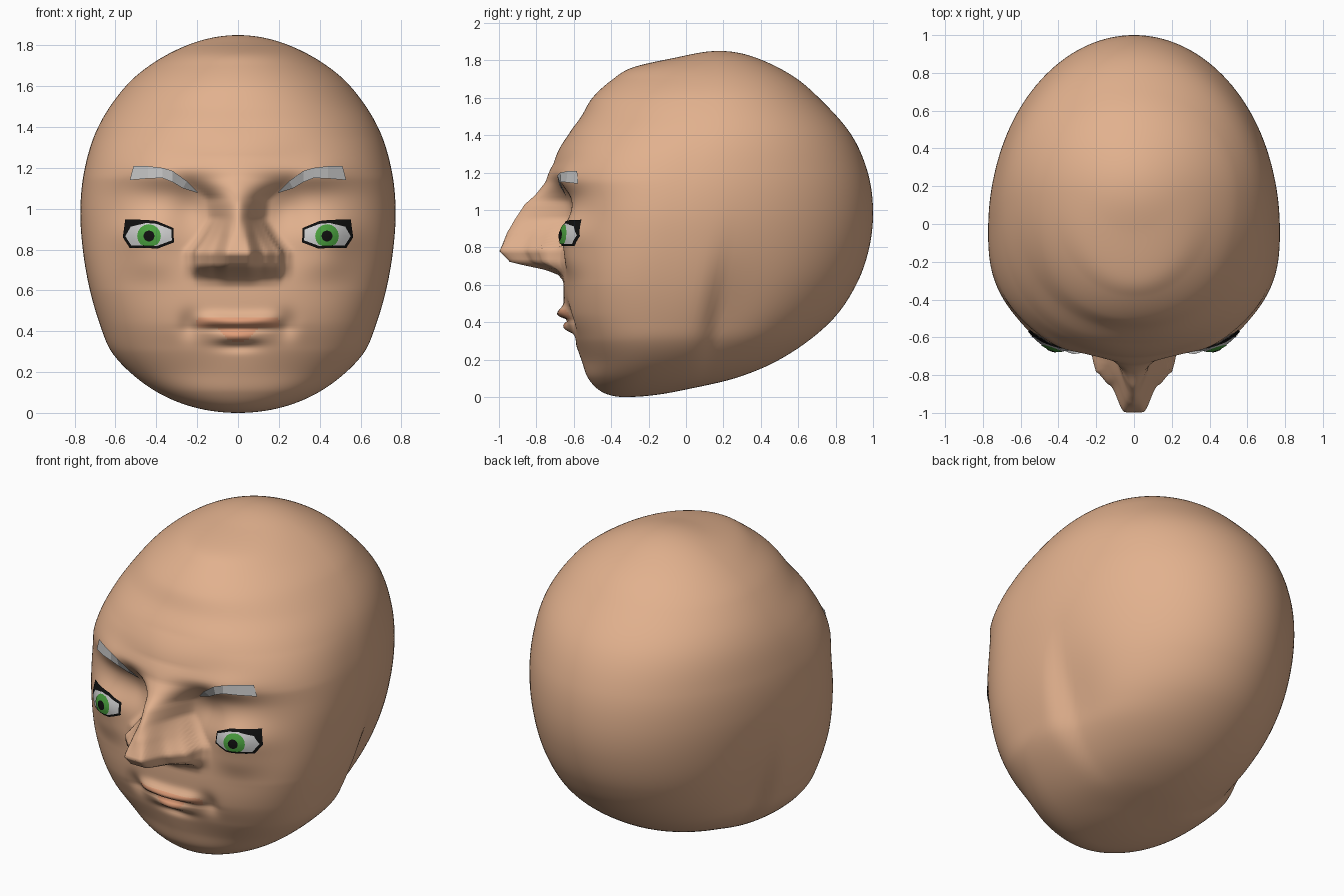
import bpy, bmesh
from math import sin, cos, pi, acos, exp
from mathutils import Vector
from mathutils.bvhtree import BVHTree

if "Cube" in bpy.data.objects:
    bpy.data.objects.remove(bpy.data.objects["Cube"])

H = 1.85


def material(name, rgb):
    m = bpy.data.materials.new(name)
    m.diffuse_color = (*rgb, 1)
    m.use_nodes = True
    m.node_tree.nodes["Principled BSDF"].inputs["Base Color"].default_value = m.diffuse_color
    return m


SKIN = material("skin", (0.76, 0.44, 0.27))
LIP = material("lip", (0.75, 0.34, 0.19))
WHITE = material("eye_white", (0.9, 0.9, 0.9))
GREEN = material("iris_green", (0.07, 0.36, 0.05))
BLACK = material("black", (0.005, 0.005, 0.005))


def lerp(keys, v, ease=0):
    if v <= keys[0][0]:
        return keys[0][1]
    for (a, p), (b, q) in zip(keys, keys[1:]):
        if v <= b:
            s = (v - a) / (b - a)
            s += ease * (s * s * (3 - 2 * s) - s)
            return p + (q - p) * s
    return keys[-1][1]


def curve(keys):
    """Smooth curve through (z, value) keys, rounded at the two poles."""
    k = [(acos(max(-1, min(1, 1 - 2 * z / H))), v) for z, v in keys]
    n = len(k)
    m = [(k[min(i + 1, n - 1)][1] - k[max(i - 1, 0)][1]) /
         (k[min(i + 1, n - 1)][0] - k[max(i - 1, 0)][0]) for i in range(n)]

    def f(t):
        i = 0
        while i < n - 2 and t > k[i + 1][0]:
            i += 1
        h = k[i + 1][0] - k[i][0]
        s = (t - k[i][0]) / h
        return ((2*s**3 - 3*s*s + 1) * k[i][1] + (s**3 - 2*s*s + s) * h * m[i]
                + (3*s*s - 2*s**3) * k[i + 1][1] + (s**3 - s*s) * h * m[i + 1])
    return f


# Head outlines: front line without nose, back line, half width, widest position
front = curve([(0, -.33), (.025, -.445), (.1, -.52), (.2, -.55), (.32, -.6), (.45, -.645),
               (.65, -.655), (.9, -.63), (1.05, -.64), (1.2, -.675), (1.3, -.67), (1.4, -.63),
               (1.5, -.56), (1.6, -.5), (1.7, -.39), (1.76, -.29), (1.82, -.03), (H, .18)])
back = curve([(0, -.33), (.04, 0), (.1, .26), (.2, .5), (.4, .77), (.6, .91), (.8, .98),
              (1, 1), (1.2, .972), (1.4, .885), (1.6, .71), (1.7, .595), (1.8, .41), (H, .18)])
width = curve([(0, 0), (.02, .185), (.09, .375), (.2, .53), (.3, .62), (.4, .665), (.6, .725),
               (.8, .76), (1, .772), (1.2, .75), (1.4, .685), (1.6, .55), (1.7, .435),
               (1.8, .25), (H, 0)])
middle = curve([(0, -.33), (.2, -.17), (.4, -.12), (.9, -.05), (1.2, .03), (1.5, .14), (H, .18)])
POWER = [(0, 2), (.3, 2.4), (.6, 2.65), (1.15, 2.65), (1.35, 2.3), (1.5, 2.15), (1.7, 2)]

# Nose: height over the face, half width and cross profile
NOSE_OUT = [(.62, 0), (.655, .03), (.68, .1), (.72, .29), (.78, .355), (.88, .325), (.95, .285),
            (1.03, .225), (1.08, .16), (1.15, .085), (1.25, .03), (1.4, 0)]
NOSE_W = [(.62, .21), (.68, .23), (.79, .23), (.86, .175), (.95, .12), (1.05, .13), (1.2, .28)]
NOSE_X = [(0, 1), (.22, 1), (.55, .6), (.88, .4), (1, .08), (1.2, 0)]
BRIDGE_X = [(0, 1), (1.25, 0)]

# Soft bulges and hollows: x, z, spread x, spread z, height
BUMPS = [(.44, .87, .16, .11, .075), (.43, .73, .14, .08, .025), (.36, 1.17, .18, .07, .035),
         (.23, 1.0, .09, .1, -.03), (.24, .43, .05, .06, -.03), (0, .2, .16, .09, .01),
         (0, .445, .15, .035, .045), (0, .37, .1, .03, .035), (0, .412, .17, .012, -.025),
         (.13, .46, .07, .03, .015), (0, .325, .1, .025, -.02)]


def shape(x, y, z):
    if y < -.2:
        ax = abs(x)
        u, s = ax / lerp(NOSE_W, z), max(0, min(1, (z - .8) / .15))
        d = lerp(NOSE_OUT, z) * (lerp(NOSE_X, u, .7) * (1 - s) + lerp(BRIDGE_X, u, 1) * s)
        for cx, cz, sx, sz, h in BUMPS:
            d += h * exp(-((ax - cx) / sx) ** 2 - ((z - cz) / sz) ** 2)
        y -= d * min(1, (-.2 - y) / .2)
    # crease behind the jaw
    g = y - (.15 + .15 * (z - .22))
    amp = .085 * exp(-((z - .38) / .32) ** 2)
    x *= 1 - amp * exp(-(g / (.07 if g < 0 else .25)) ** 2)
    return x, y, z


def signed_pow(v, p):
    return abs(v) ** p * (1 if v >= 0 else -1)


def build(name, bm, mats, smooth=True):
    me = bpy.data.meshes.new(name)
    bm.to_mesh(me)
    bm.free()
    ob = bpy.data.objects.new(name, me)
    bpy.context.collection.objects.link(ob)
    for m in mats:
        me.materials.append(m)
    for p in me.polygons:
        p.use_smooth = smooth
    return ob


# Head
ROWS, SIDE = 200, 110
bm = bmesh.new()
rings = []
for r in range(1, ROWS):
    t = pi * r / ROWS
    z = H * (1 - cos(t)) / 2
    f, b, w, c = front(t), back(t), width(t), middle(t)
    ring = []
    for j in range(-SIDE + 1, SIDE + 1):
        a = pi * (abs(j) / SIDE) ** 1.6
        n = lerp(POWER, z) if a < pi / 2 else 2
        x = w * abs(sin(a)) ** (2 / n) * (1 if j >= 0 else -1)
        k = signed_pow(cos(a), 2 / n)
        y = c - k * (c - f if k > 0 else b - c)
        ring.append(bm.verts.new(shape(x, y, z)))
    rings.append(ring)
N = 2 * SIDE
for lo, hi in zip(rings, rings[1:]):
    for j in range(N):
        k = (j + 1) % N
        bm.faces.new((lo[j], lo[k], hi[k], hi[j]))
for ring, pole in ((rings[0], (0, -.33, 0)), (rings[-1], (0, .18, H))):
    v = bm.verts.new(pole)
    for j in range(N):
        bm.faces.new((ring[j], ring[(j + 1) % N], v))
bmesh.ops.recalc_face_normals(bm, faces=bm.faces)

# Lips are a tinted area of the head
for fc in bm.faces:
    p = fc.calc_center_median()
    if p.y < -.4:
        ax = abs(p.x)
        top = .47 - .1 * max(0, ax - .1)
        low = .42 if ax > .1 else .345 + 7.5 * ax * ax
        if ax < .2 and low < p.z < top:
            fc.material_index = 1
tree = BVHTree.FromBMesh(bm)
build("head", bm, [SKIN, LIP])


def on_face(x, z, lift):
    hit = tree.ray_cast(Vector((x, -3, z)), Vector((0, 1, 0)))[0]
    return (x, hit.y - lift, z)


def patch(name, outline, mat, lift, side):
    """A filled outline laid on the face, built as rings around its centre."""
    pts = []
    for p, q in zip(outline, outline[1:] + outline[:1]):
        pts += [(p[0] + (q[0] - p[0]) * i / 4, p[1] + (q[1] - p[1]) * i / 4) for i in range(4)]
    cx = sum(p[0] for p in pts) / len(pts)
    cz = sum(p[1] for p in pts) / len(pts)
    bm = bmesh.new()
    mid = bm.verts.new(on_face(side * cx, cz, lift))
    prev = None
    for s in (.25, .5, .75, 1):
        ring = [bm.verts.new(on_face(side * (cx + (x - cx) * s), cz + (z - cz) * s, lift))
                for x, z in pts]
        for i in range(len(ring)):
            k = (i + 1) % len(ring)
            bm.faces.new((prev[i], prev[k], ring[k], ring[i]) if prev else (mid, ring[k], ring[i]))
        prev = ring
    bm.normal_update()
    flip = [f for f in bm.faces if f.normal.y > 0]
    bmesh.ops.reverse_faces(bm, faces=flip)
    build(name, bm, [mat])


def disc(r):
    return [(.436 + r * cos(i * pi / 8), max(.818, min(.925, .866 + r * sin(i * pi / 8))))
            for i in range(16)]


LASH = [(.314, .835), (.316, .905), (.40, .94), (.45, .945), (.552, .948), (.564, .86),
        (.53, .807), (.39, .806)]
EYE = [(.324, .845), (.326, .898), (.40, .926), (.45, .93), (.525, .912), (.552, .865),
       (.522, .819), (.395, .818)]
BROW_TOP = [(.195, 1.08), (.25, 1.135), (.32, 1.185), (.37, 1.2), (.44, 1.208), (.512, 1.208)]
BROW_LOW = [(.2, 1.078), (.27, 1.1), (.32, 1.13), (.37, 1.15), (.44, 1.148), (.53, 1.14)]

for side, tag in ((1, "left"), (-1, "right")):
    # Eyes
    patch(f"eye_outline_{tag}", LASH, BLACK, .008, side)
    patch(f"eye_white_{tag}", EYE, WHITE, .012, side)
    patch(f"iris_{tag}", disc(.058), GREEN, .016, side)
    patch(f"pupil_{tag}", disc(.027), BLACK, .02, side)
    # Eyebrows
    bm = bmesh.new()
    tops = [bm.verts.new(on_face(side * x, z, .015)) for x, z in BROW_TOP]
    lows = [bm.verts.new(on_face(side * x, z, .015)) for x, z in BROW_LOW]
    for i in range(len(tops) - 1):
        quad = (lows[i], lows[i + 1], tops[i + 1], tops[i])
        bm.faces.new(quad if side > 0 else quad[::-1])
    build(f"eyebrow_{tag}", bm, [], smooth=False)
